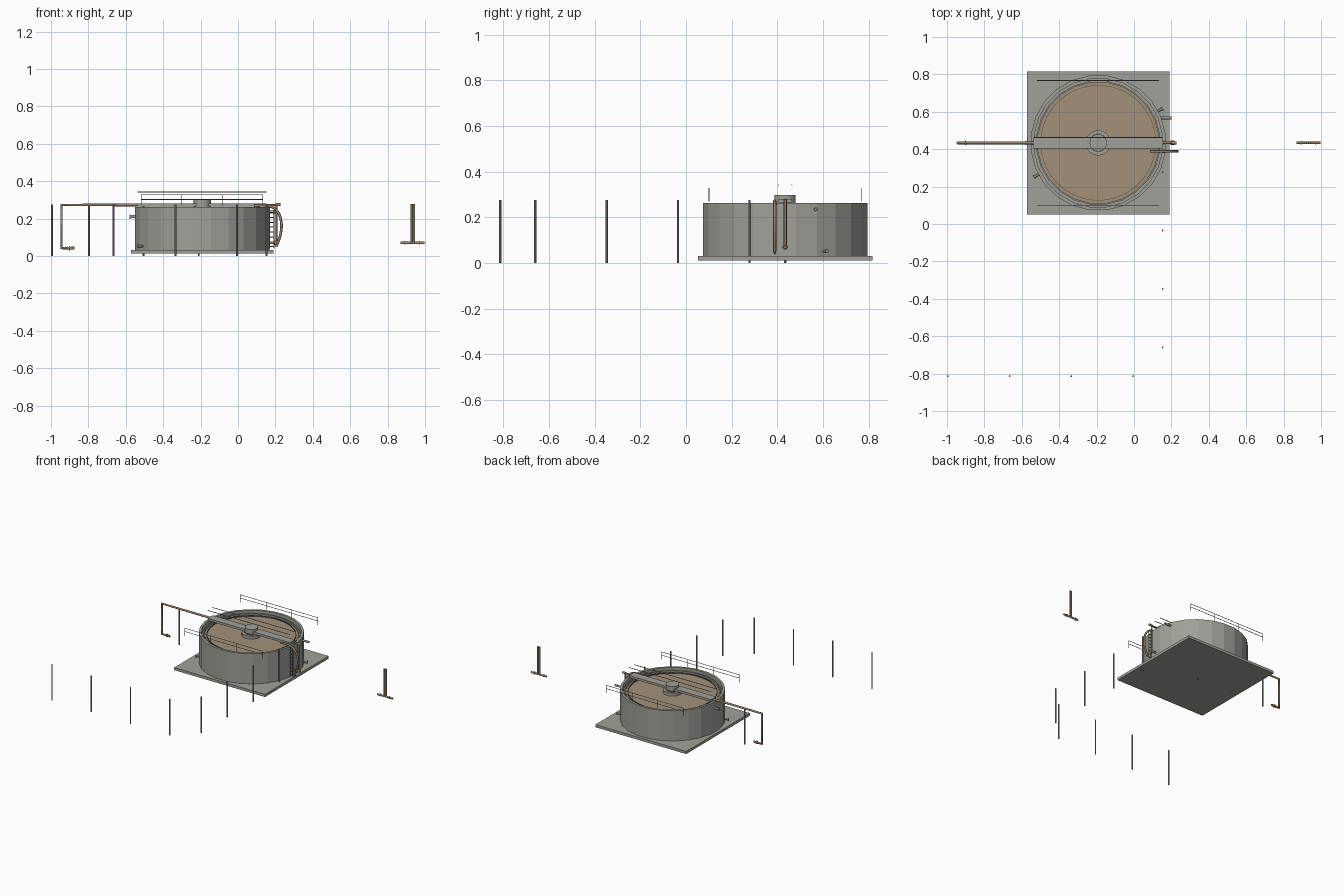
import bpy, bmesh, math
from mathutils import Vector

if "Cube" in bpy.data.objects:
    bpy.data.objects.remove(bpy.data.objects["Cube"])

CX, CY = -0.191, 0.434          # tank axis


def mat(name, col):
    m = bpy.data.materials.new(name)
    m.diffuse_color = (*col, 1)
    m.use_nodes = True
    m.node_tree.nodes["Principled BSDF"].inputs["Base Color"].default_value = m.diffuse_color
    return m


CONCRETE = mat("concrete grey", (0.355, 0.355, 0.32))
WATER = mat("murky brown water", (0.36, 0.285, 0.195))
PIPE = mat("brown pipe", (0.32, 0.245, 0.165))
STEEL = mat("steel grey", (0.32, 0.32, 0.295))
RAIL = mat("rail grey", (0.2, 0.2, 0.185))
DARK = mat("dark metal", (0.1, 0.095, 0.08))


def finish(name, bm, material):
    bmesh.ops.recalc_face_normals(bm, faces=bm.faces)
    me = bpy.data.meshes.new(name)
    bm.to_mesh(me)
    bm.free()
    me.materials.append(material)
    ob = bpy.data.objects.new(name, me)
    bpy.context.collection.objects.link(ob)
    return ob


def box(name, lo, hi, material):
    bm = bmesh.new()
    bmesh.ops.create_cube(bm, size=1)
    for v in bm.verts:
        v.co = Vector([lo[i] + (v.co[i] + 0.5) * (hi[i] - lo[i]) for i in range(3)])
    return finish(name, bm, material)


def add_rod(bm, a, b, r, n=8):
    a, b = Vector(a), Vector(b)
    d = b - a
    m = d.to_track_quat('Z', 'Y').to_matrix().to_4x4()
    m.translation = (a + b) / 2
    bmesh.ops.create_cone(bm, cap_ends=True, segments=n, radius1=r, radius2=r,
                          depth=d.length, matrix=m)


def rods(name, segs, r, material, n=8):
    bm = bmesh.new()
    for s in segs:
        add_rod(bm, s[0], s[1], s[2] if len(s) > 2 else r, n)
    return finish(name, bm, material)


def ring(name, r_out, r_in, z0, z1, material, n=24):
    """Closed ring, or a solid disc when r_in is 0."""
    bm = bmesh.new()
    if r_in == 0:
        add_rod(bm, (CX, CY, z0), (CX, CY, z1), r_out, n)
        return finish(name, bm, material)
    prof = [(r_out, z0), (r_out, z1), (r_in, z1), (r_in, z0)]
    loops = []
    for i in range(n):
        t = 2 * math.pi * (i + 0.5) / n
        loops.append([bm.verts.new((CX + r * math.cos(t), CY + r * math.sin(t), z))
                      for r, z in prof])
    for i in range(n):
        a, b = loops[i], loops[(i + 1) % n]
        for j in range(4):
            k = (j + 1) % 4
            bm.faces.new((a[j], b[j], b[k], a[k]))
    return finish(name, bm, material)


def path_pipe(name, pts, r, material, smooth=False):
    cu = bpy.data.curves.new(name, 'CURVE')
    cu.dimensions = '3D'
    cu.bevel_depth = r
    cu.bevel_resolution = 2
    cu.use_fill_caps = True
    cu.resolution_u = 6
    sp = cu.splines.new('BEZIER' if smooth else 'POLY')
    if smooth:
        sp.bezier_points.add(len(pts) - 1)
        for p, co in zip(sp.bezier_points, pts):
            p.co = co
            p.handle_left_type = p.handle_right_type = 'AUTO'
    else:
        sp.points.add(len(pts) - 1)
        for p, co in zip(sp.points, pts):
            p.co = (*co, 1)
    cu.materials.append(material)
    ob = bpy.data.objects.new(name, cu)
    bpy.context.collection.objects.link(ob)


# Foundation and round tank
box("foundation_slab", (CX - 0.382, CY - 0.382, 0.012), (CX + 0.382, CY + 0.382, 0.032), CONCRETE)
ring("tank_wall", 0.363, 0.345, 0.032, 0.262, CONCRETE)
ring("launder_floor", 0.346, 0.326, 0.20, 0.225, CONCRETE)
ring("weir_wall", 0.333, 0.325, 0.20, 0.247, CONCRETE)
ring("water_surface", 0.326, 0, 0.225, 0.235, WATER, 48)
ring("scum_baffle", 0.309, 0.306, 0.225, 0.242, DARK, 48)

# Feed well, bridge and drive
ring("feed_well", 0.067, 0.047, 0.20, 0.258, CONCRETE)
ring("center_column", 0.03, 0, 0.20, 0.262, CONCRETE)
box("bridge_deck", (-0.537, CY - 0.03, 0.264), (0.153, CY + 0.03, 0.281), CONCRETE)
ring("drive_unit", 0.046, 0, 0.262, 0.298, CONCRETE)

# Bridge top rails and side guard rails
rods("bridge_rails", [((-0.537, CY + s * 0.029, 0.341), (0.153, CY + s * 0.029, 0.341))
                      for s in (-1, 1)], 0.0025, RAIL, 6)
x0, x1 = -0.517, 0.132
for side, y in (("front", 0.101), ("back", 0.767)):
    segs = [((x0, y, z), (x1, y, z)) for z in (0.302, 0.327)]
    for i in range(4):
        x = x0 + (x1 - x0) * i / 3
        segs.append(((x, y, 0.27), (x, y, 0.328)))
    rods(side + "_guard_rail", segs, 0.002, RAIL, 6)

# Long feed pipe with its foot and supports
path_pipe("feed_pipe", [(-0.875, CY, 0.042), (-0.943, CY, 0.042), (-0.943, CY, 0.273),
                        (-0.5, CY, 0.273)], 0.008, PIPE)
rods("feed_pipe_flanges", [((-0.903, CY, 0.042), (-0.897, CY, 0.042))], 0.012, PIPE, 12)
rods("pipe_supports", [((x, CY, 0), (x, CY, 0.268)) for x in (-0.797, -0.505, -0.21)],
     0.005, STEEL)

# Outlet drop pipe on the right side
path_pipe("drop_pipe", [(0.12, CY, 0.272), (0.205, CY, 0.272), (0.205, CY, 0.07),
                        (0.165, CY, 0.07)], 0.007, PIPE)
rods("drop_pipe_fittings", [((0.2, CY, 0.274), (0.228, CY, 0.274), 0.008),
                            ((0.195, CY, 0.07), (0.217, CY, 0.07))], 0.012, PIPE, 12)

# Ladder and curved hose beside it
ly = 0.388
segs = [((x, ly, 0.04), (x, ly, 0.262), 0.003) for x in (0.169, 0.192)]
segs += [((0.166, ly, 0.05 + 0.026 * i), (0.195, ly, 0.05 + 0.026 * i)) for i in range(9)]
rods("ladder", segs, 0.0025, RAIL, 6)
path_pipe("curved_hose", [(0.085, ly, 0.268), (0.165, ly, 0.268), (0.205, ly, 0.245),
                          (0.23, ly, 0.19), (0.228, ly, 0.12), (0.205, ly, 0.05)],
          0.007, PIPE, True)

# Wall nozzles, each a stub with a flange
for name, deg, z, r in (("left_upper", 180, 0.21, 0.008), ("left_lower", 208, 0.052, 0.006),
                        ("right_lower", 28, 0.052, 0.006)):
    d = Vector((math.cos(math.radians(deg)), math.sin(math.radians(deg)), 0))
    c = Vector((CX, CY, z))
    end = 0.39
    rods(name + "_nozzle", [(c + d * 0.35, c + d * end),
                            (c + d * (end - 0.007), c + d * end, r * 1.5)], r, STEEL, 12)
rods("right_upper_nozzle", [((0.13, 0.567, 0.235), (0.2, 0.567, 0.235)),
                            ((0.178, 0.567, 0.235), (0.184, 0.567, 0.235), 0.009)],
     0.007, STEEL, 12)

# Detached pair of riser pipes on the far right
rods("riser_pipes", [((x, CY, 0.07), (x, CY, 0.279)) for x in (0.929, 0.940)]
     + [((0.87, CY, 0.07), (0.998, CY, 0.07), 0.0065)], 0.006, PIPE, 12)
rods("riser_flanges", [((x - 0.003, CY, 0.07), (x + 0.003, CY, 0.07))
                       for x in (0.892, 0.97)], 0.0095, PIPE, 12)

# Row of free-standing posts along the front and right
spots = [(-0.995 + 0.33 * i, -0.813) for i in range(4)]
spots += [(0.153, -0.66 + 0.3127 * i) for i in range(4)]
rods("fence_posts", [((x, y, 0), (x, y, 0.275)) for x, y in spots], 0.005, STEEL)
